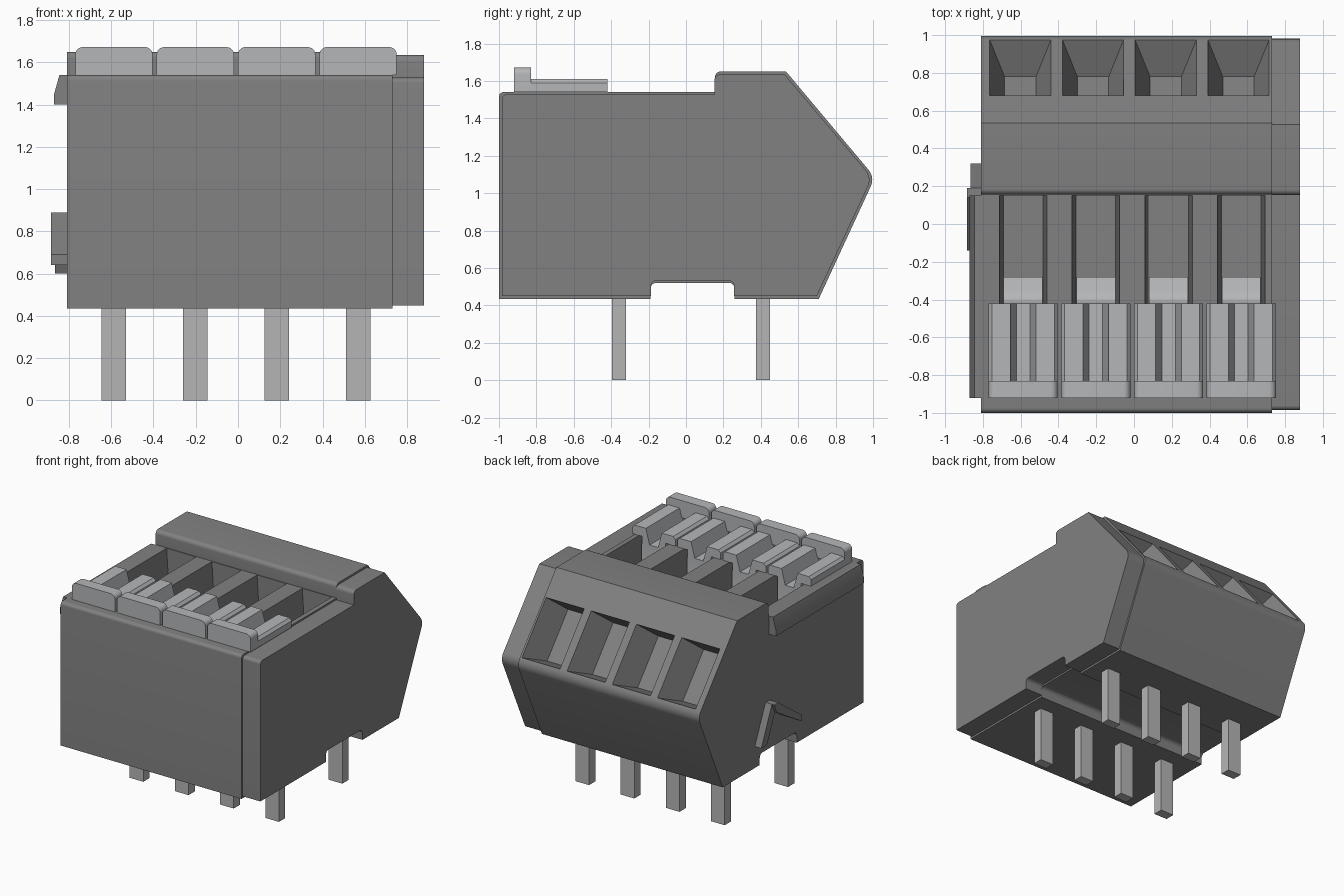
import bpy, bmesh, math
from mathutils import Vector

cube = bpy.data.objects.get("Cube")
if cube:
    bpy.data.objects.remove(cube, do_unlink=True)


def material(name, r, g, b):
    m = bpy.data.materials.new(name)
    m.use_nodes = True
    m.diffuse_color = (r, g, b, 1)
    m.node_tree.nodes["Principled BSDF"].inputs["Base Color"].default_value = (r, g, b, 1)
    return m


GREY = material("housing grey", 0.22, 0.22, 0.22)
LIGHT = material("button light grey", 0.46, 0.47, 0.48)
METAL = material("pin metal", 0.46, 0.46, 0.47)


def finish(name, bm, mat, smooth=True):
    bmesh.ops.recalc_face_normals(bm, faces=bm.faces)
    me = bpy.data.meshes.new(name)
    bm.to_mesh(me)
    bm.free()
    me.materials.append(mat)
    ob = bpy.data.objects.new(name, me)
    bpy.context.collection.objects.link(ob)
    if smooth:
        activate(ob)
        bpy.ops.object.shade_smooth_by_angle(angle=math.radians(32))
    return ob


def activate(ob):
    bpy.ops.object.select_all(action='DESELECT')
    ob.select_set(True)
    bpy.context.view_layer.objects.active = ob


def rounded(points, steps=5):
    """Round each (u, v, radius) corner of a profile."""
    out = []
    for i, (u, v, r) in enumerate(points):
        p = Vector((u, v))
        if not r:
            out.append(p)
            continue
        a = (Vector(points[i - 1][:2]) - p).normalized()
        b = (Vector(points[(i + 1) % len(points)][:2]) - p).normalized()
        half = a.angle(b) / 2
        centre = p + (a + b).normalized() * r / math.sin(half)
        start = p + a * r / math.tan(half) - centre
        end = p + b * r / math.tan(half) - centre
        for k in range(steps + 1):
            t = k / steps
            out.append(centre + start.lerp(end, t).normalized() * r)
    return out


def prism(name, pts, axis, a, b, mat):
    """Extrude a profile: (y, z) along x, or (x, z) along y."""
    bm = bmesh.new()

    def place(p, d):
        return (d, p[0], p[1]) if axis == 'x' else (p[0], d, p[1])
    ra = [bm.verts.new(place(p, a)) for p in pts]
    rb = [bm.verts.new(place(p, b)) for p in pts]
    bm.faces.new(ra)
    bm.faces.new(rb[::-1])
    n = len(pts)
    for i in range(n):
        bm.faces.new((ra[i], rb[i], rb[(i + 1) % n], ra[(i + 1) % n]))
    return finish(name, bm, mat)


def box(name, x, y, z, mat):
    return prism(name, [(y[0], z[0]), (y[1], z[0]), (y[1], z[1]), (y[0], z[1])], 'x', *x, mat)


def hull(bm, points):
    verts = [bm.verts.new(p) for p in points]
    bmesh.ops.convex_hull(bm, input=verts)


PITCH = 0.385
centres = [-0.587 + PITCH * i for i in range(4)]

# Housing and its thin end cover share one side profile
profile = rounded([
    (-1, 0.435, 0), (-0.19, 0.435, 0), (-0.19, 0.52, 0.03), (0.26, 0.52, 0.03),
    (0.26, 0.435, 0), (0.71, 0.435, 0), (1.01, 1.084, 0.08), (0.535, 1.65, 0),
    (0.155, 1.65, 0.03), (0.155, 1.54, 0), (-1, 1.54, 0.025)])
housing = prism("housing", profile, 'x', -0.81, 0.73, GREY)
cover = [(p.x * 0.985, 1.04 + (p.y - 1.04) * 0.975) for p in profile]
prism("end_cover", cover, 'x', 0.73, 0.88, GREY)

# Cut the lever slots and the wire funnels
bm = bmesh.new()
up = Vector((-0.643, 0.766))
normal = Vector((0.766, 0.643))
low, high = Vector((0.975, 1.126)), Vector((0.68, 1.477))
low_in, high_in = low + up * 0.065 - normal * 0.2, high - normal * 0.2
for c in centres:
    hull(bm, [(c + s * w, y, z) for s in (-1, 1) for y in (-0.84, 0.15)
              for w, z in ((0.105, 1.22), (0.128, 1.58))])
    f = c - 0.015
    pts = []
    for s in (-1, 1):
        for outer, inner in ((low, low_in), (high, high_in)):
            o = outer + (outer - inner) * 0.1
            pts += [(f + s * 0.17, o.x, o.y), (f + s * 0.083, inner.x, inner.y)]
    hull(bm, pts)
cutter = finish("slot_cutter", bm, GREY, False)
cutter.hide_render = True
activate(housing)
mod = housing.modifiers.new("slots", 'BOOLEAN')
mod.operation = 'DIFFERENCE'
mod.solver = 'EXACT'
mod.object = cutter
bpy.ops.object.modifier_apply(modifier=mod.name)
bpy.data.objects.remove(cutter, do_unlink=True)
activate(housing)
bpy.ops.object.shade_smooth_by_angle(angle=math.radians(32))

for i, c in enumerate(centres, 1):
    # Push button: grooved pad, raised lip and curved lever going into the slot
    half = [(0.1, 1.47), (0.1, 1.54), (0.183, 1.54), (0.183, 1.59), (0.165, 1.61),
            (0.068, 1.61), (0.036, 1.49)]
    section = half + [(-x, z) for x, z in reversed(half)]
    prism(f"button_pad_{i}", [(c + x, z) for x, z in section], 'y', -0.84, -0.42, LIGHT)
    lip = rounded([(c - 0.183, 1.54, 0), (c + 0.183, 1.54, 0),
                   (c + 0.183, 1.672, 0.035), (c - 0.183, 1.672, 0.035)])
    prism(f"button_lip_{i}", lip, 'y', -0.92, -0.83, LIGHT)
    lever = rounded([(-0.82, 1.48, 0), (-0.82, 1.4, 0), (-0.55, 1.4, 0.08), (-0.5, 1.23, 0),
                     (-0.28, 1.23, 0), (-0.28, 1.27, 0), (-0.42, 1.3, 0.08), (-0.42, 1.48, 0)])
    prism(f"lever_{i}", lever, 'x', c - 0.103, c + 0.103, LIGHT)

    # Solder pins in two rows
    for row, y in (("front", -0.358), ("back", 0.412)):
        box(f"{row}_pin_{i}", (c - 0.058, c + 0.058), (y - 0.038, y + 0.038), (0, 0.6), METAL)

# Locking rail and hook on the right side
prism("side_rail", [(-0.81, 1.4), (-0.87, 1.4), (-0.87, 1.45), (-0.845, 1.54), (-0.81, 1.54)],
      'y', -0.92, 0.15, GREY)
prism("hook_leg", [(0.32, 0.6), (0.19, 0.89), (0.13, 0.87), (0.25, 0.6)],
      'x', -0.865, -0.8, GREY)
prism("hook_arm", [(0.19, 0.89), (0.14, 0.89), (-0.14, 0.69), (-0.14, 0.64), (0.16, 0.82)],
      'x', -0.885, -0.8, GREY)
